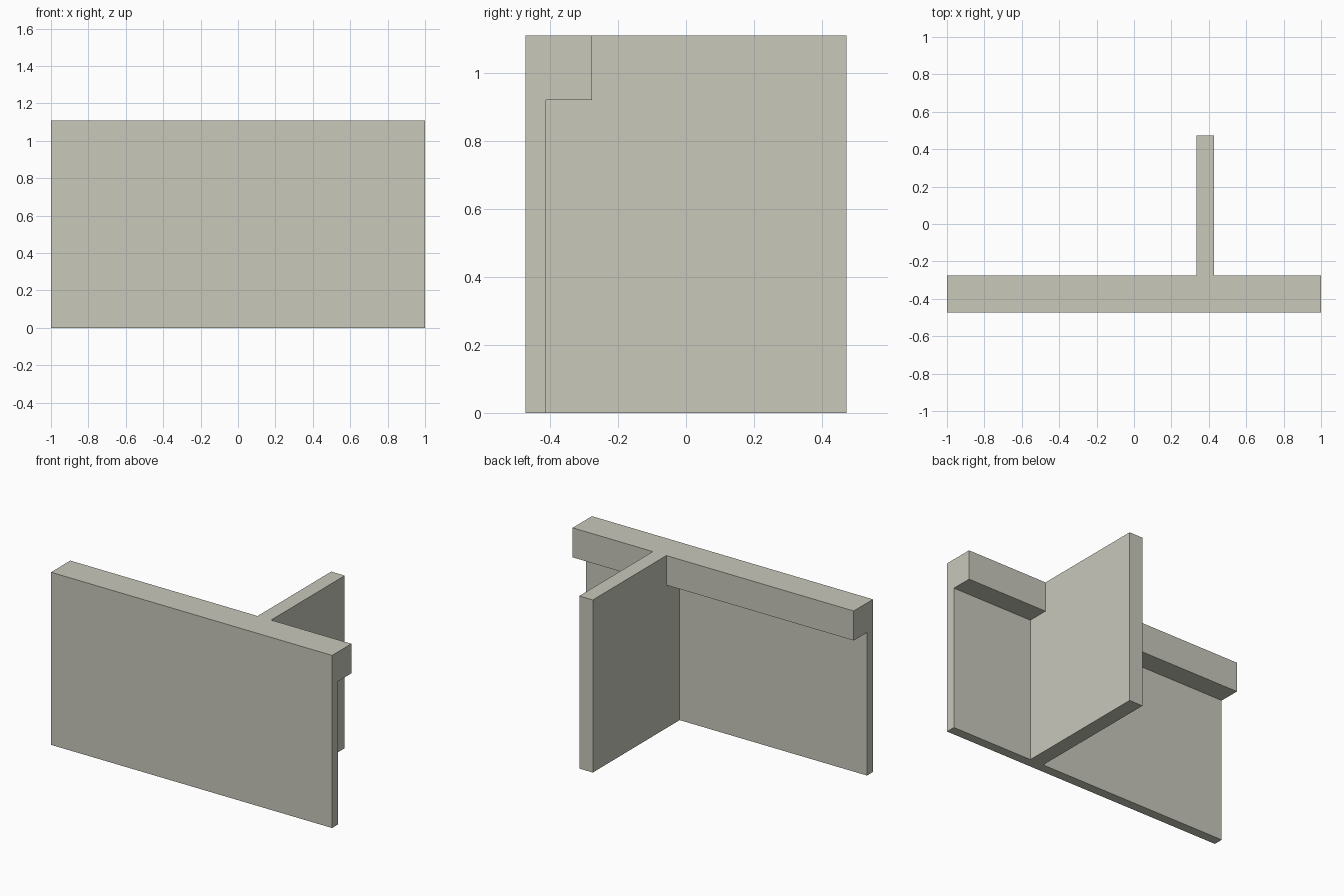
import bpy
import bmesh

cube = bpy.data.objects.get("Cube")
if cube:
    bpy.data.objects.remove(cube, do_unlink=True)

# Overall measurements
HEIGHT = 1.11
LEDGE_Z = 0.92
FRONT, BACK = -0.472, 0.472
WALL_BACK = -0.411
LEDGE_BACK = -0.276

# Single warm grey colour
grey = bpy.data.materials.new("warm_grey")
grey.use_nodes = True
colour = (0.58, 0.58, 0.50, 1.0)
grey.diffuse_color = colour
grey.node_tree.nodes["Principled BSDF"].inputs["Base Color"].default_value = colour


def extrude_profile(name, profile, x_min, x_max):
    """Extrude a closed (y, z) profile along x."""
    bm = bmesh.new()
    face = bm.faces.new([bm.verts.new((x_min, y, z)) for y, z in profile])
    result = bmesh.ops.extrude_face_region(bm, geom=[face])
    moved = [g for g in result["geom"] if isinstance(g, bmesh.types.BMVert)]
    bmesh.ops.translate(bm, verts=moved, vec=(x_max - x_min, 0, 0))
    bmesh.ops.recalc_face_normals(bm, faces=bm.faces)
    mesh = bpy.data.meshes.new(name)
    bm.to_mesh(mesh)
    bm.free()
    mesh.materials.append(grey)
    obj = bpy.data.objects.new(name, mesh)
    bpy.context.collection.objects.link(obj)
    return obj


# Stepped line shared by the back of the panel and the front of the rib
step = [(WALL_BACK, 0), (WALL_BACK, LEDGE_Z), (LEDGE_BACK, LEDGE_Z), (LEDGE_BACK, HEIGHT)]

# Front panel with a thick ledge along its top
extrude_profile("front_panel", [(FRONT, 0)] + step + [(FRONT, HEIGHT)], -1, 1)

# Upright rib fitted around the ledge
extrude_profile("back_rib", step + [(BACK, HEIGHT), (BACK, 0)], 0.333, 0.429)
